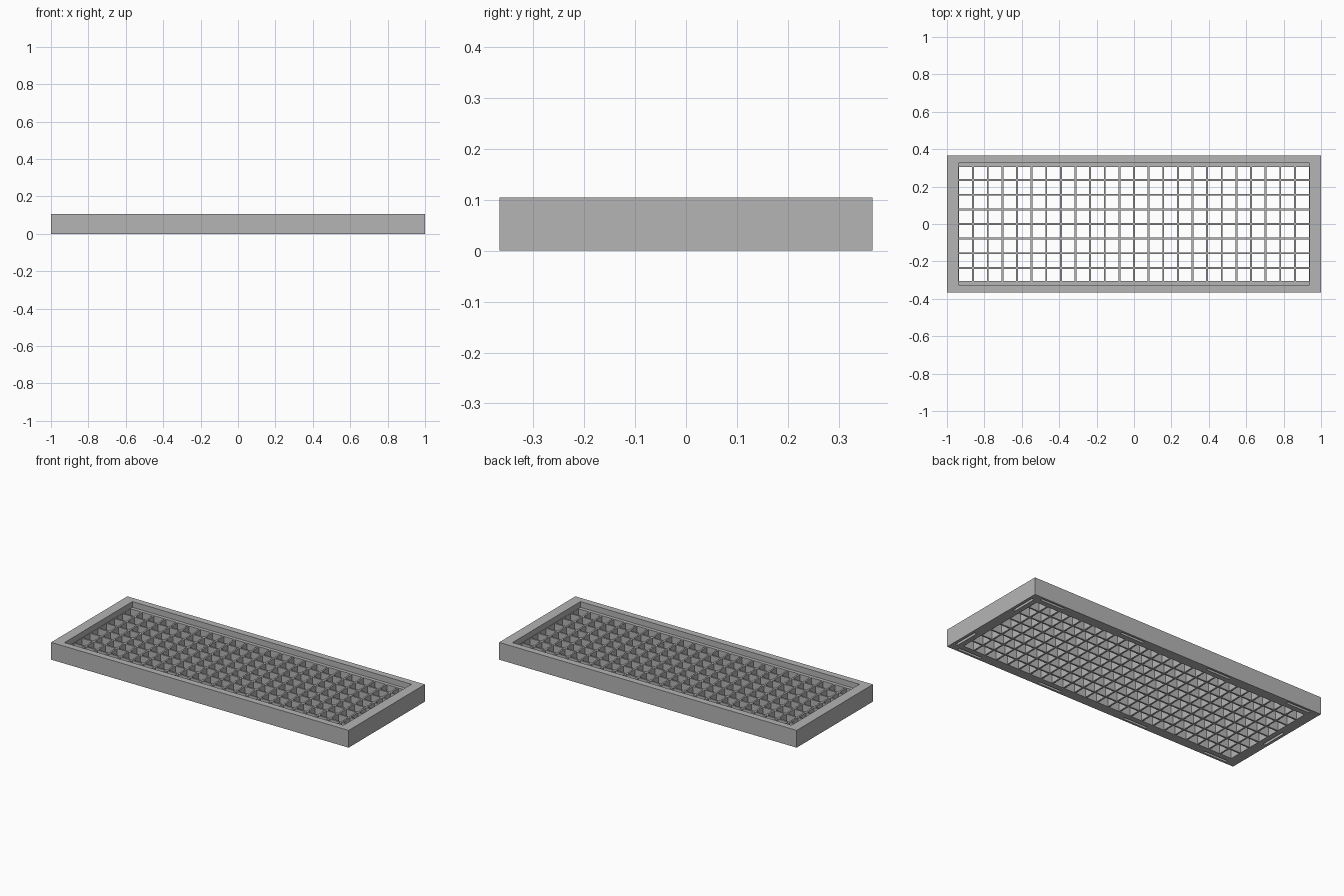
import bpy
import bmesh
from mathutils import Matrix, Vector

cube = bpy.data.objects.get("Cube")
if cube:
    bpy.data.objects.remove(cube, do_unlink=True)

grey = bpy.data.materials.new("matte_grey")
grey.use_nodes = True
grey.diffuse_color = (0.46, 0.46, 0.46, 1)
grey.node_tree.nodes["Principled BSDF"].inputs["Base Color"].default_value = grey.diffuse_color

HALF_X, HALF_Y, HEIGHT = 1.0, 0.366, 0.105
PITCH, BAR = 0.0782, 0.01
GRID_TOP = 0.07


def make_object(name, bm):
    bmesh.ops.recalc_face_normals(bm, faces=bm.faces)
    mesh = bpy.data.meshes.new(name)
    bm.to_mesh(mesh)
    bm.free()
    mesh.materials.append(grey)
    obj = bpy.data.objects.new(name, mesh)
    bpy.context.collection.objects.link(obj)
    return obj


def add_box(bm, center, size):
    matrix = Matrix.Translation(Vector(center)) @ Matrix.Diagonal((*size, 1))
    bmesh.ops.create_cube(bm, size=1, matrix=matrix)


def loop(bm, x, y, z):
    corners = ((-x, -y), (x, -y), (x, y), (-x, y))
    return [bm.verts.new((cx, cy, z)) for cx, cy in corners]


def ring(name, profile):
    """Sweep a closed section of (half x, half y, z) around a rectangle."""
    bm = bmesh.new()
    loops = [loop(bm, *p) for p in profile]
    for a, b in zip(loops, loops[1:] + loops[:1]):
        for i in range(4):
            j = (i + 1) % 4
            bm.faces.new((a[i], a[j], b[j], b[i]))
    return make_object(name, bm)


# Frame with a stepped ledge that carries the grid
OPEN_X, OPEN_Y, LEDGE_Y = 0.938, 0.326, 0.305
FLANGE_Z = 0.102
frame = ring("frame", [
    (HALF_X, HALF_Y, 0), (HALF_X, HALF_Y, FLANGE_Z),
    (OPEN_X, OPEN_Y, FLANGE_Z), (OPEN_X, OPEN_Y, GRID_TOP),
    (OPEN_X - 0.002, LEDGE_Y, GRID_TOP), (OPEN_X - 0.002, LEDGE_Y, 0)])

# Thin flange on top of the frame
ring("top_flange", [
    (HALF_X, HALF_Y, FLANGE_Z), (HALF_X, HALF_Y, HEIGHT),
    (OPEN_X, OPEN_Y, HEIGHT), (OPEN_X, OPEN_Y, FLANGE_Z)])

# Shallow slots in the underside of the frame
bm = bmesh.new()
for side in (-1, 1):
    for x in (-0.86, -0.3, 0.3, 0.86):
        add_box(bm, (x, side * 0.345, 0), (0.16, 0.016, 0.04))
for x, y in ((0.975, 0.24), (0.975, -0.24), (-0.975, 0)):
    add_box(bm, (x, y, 0), (0.016, 0.16, 0.04))
cutter = make_object("slot_cutter", bm)
cutter.hide_render = True
cutter.hide_viewport = True
cutter.display_type = 'WIRE'
cut = frame.modifiers.new("slots", 'BOOLEAN')
cut.operation = 'DIFFERENCE'
cut.solver = 'EXACT'
cut.object = cutter

# Square-celled grid of upright slats
depth = GRID_TOP - 0.002
mid_z = 0.001 + depth / 2
bm = bmesh.new()
for i in range(-11, 12):
    add_box(bm, (i * PITCH, 0, mid_z), (BAR, 2 * LEDGE_Y, depth))
make_object("cross_slats", bm)
bm = bmesh.new()
for j in range(-3, 4):
    add_box(bm, (0, j * PITCH, mid_z), (2 * OPEN_X, BAR, depth))
make_object("long_slats", bm)
